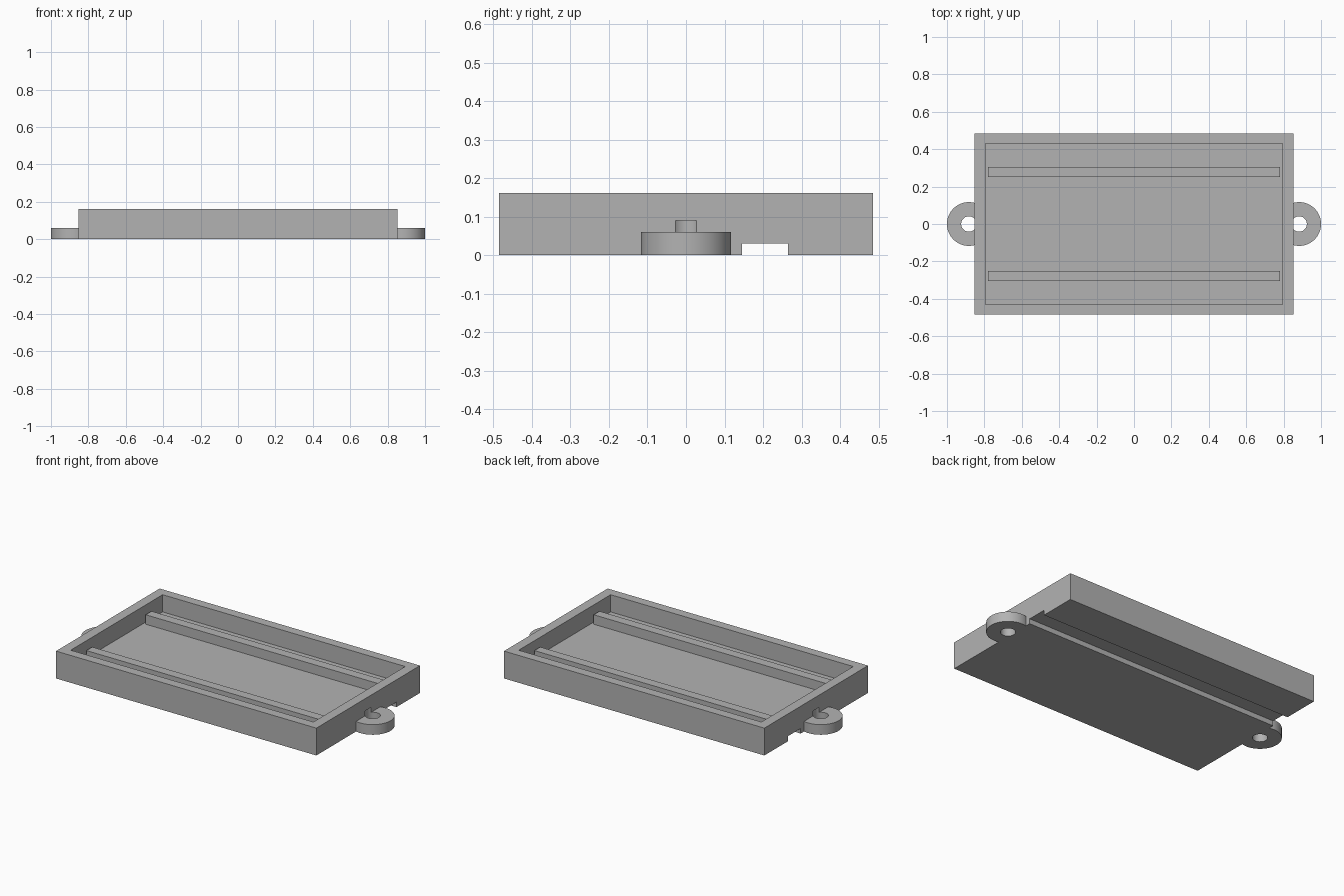
import bpy
import bmesh
import math

default_cube = bpy.data.objects.get("Cube")
if default_cube:
    bpy.data.objects.remove(default_cube, do_unlink=True)

# Main dimensions
HALF_X, HALF_Y, HEIGHT = 0.853, 0.485, 0.162
INNER_X, INNER_Y, FLOOR = 0.795, 0.43, 0.06
TAB_X, TAB_R, HOLE_R = 0.883, 0.117, 0.041

grey = bpy.data.materials.new("plain grey")
grey.use_nodes = True
colour = (0.45, 0.45, 0.45, 1)
grey.diffuse_color = colour
grey.node_tree.nodes["Principled BSDF"].inputs["Base Color"].default_value = colour


def prism(name, outline, z0, z1):
    """Extrude a counter-clockwise outline from z0 up to z1."""
    bm = bmesh.new()
    base = bm.faces.new([bm.verts.new((x, y, z0)) for x, y in outline])
    top = bmesh.ops.extrude_face_region(bm, geom=[base])["geom"]
    verts = [v for v in top if isinstance(v, bmesh.types.BMVert)]
    bmesh.ops.translate(bm, verts=verts, vec=(0, 0, z1 - z0))
    bmesh.ops.recalc_face_normals(bm, faces=bm.faces)
    mesh = bpy.data.meshes.new(name)
    bm.to_mesh(mesh)
    bm.free()
    mesh.materials.append(grey)
    obj = bpy.data.objects.new(name, mesh)
    bpy.context.collection.objects.link(obj)
    return obj


def box(name, x0, x1, y0, y1, z0, z1):
    return prism(name, [(x0, y0), (x1, y0), (x1, y1), (x0, y1)], z0, z1)


def arc(cx, radius, start, end, count):
    angles = [start + (end - start) * i / count for i in range(count + 1)]
    return [(cx + radius * math.cos(a), radius * math.sin(a)) for a in angles]


def activate(obj):
    bpy.ops.object.select_all(action='DESELECT')
    obj.select_set(True)
    bpy.context.view_layer.objects.active = obj


def cut(obj, cutter):
    activate(obj)
    mod = obj.modifiers.new("cut", 'BOOLEAN')
    mod.operation = 'DIFFERENCE'
    mod.solver = 'EXACT'
    mod.object = cutter
    bpy.ops.object.modifier_apply(modifier=mod.name)


# Tray with a recess and a groove along the underside
tray = box("tray", -HALF_X, HALF_X, -HALF_Y, HALF_Y, 0, HEIGHT)
cutters = [
    box("recess_cutter", -INNER_X, INNER_X, -INNER_Y, INNER_Y, FLOOR, 0.3),
    box("groove_cutter", -1.2, 1.2, 0.145, 0.265, -0.1, 0.03),
]
for cutter in cutters:
    cut(tray, cutter)

# Two raised rails on the tray floor
for name, y0, y1 in (("front_rail", -0.305, -0.25), ("back_rail", 0.25, 0.305)):
    box(name, -0.78, 0.78, y0, y1, FLOOR, 0.116)

# Round mounting tabs, whose screw holes bite into the tray wall
reach = math.acos((HALF_X - TAB_X) / TAB_R)
rounded = [tray]
for name, side in (("left_tab", 1), ("right_tab", -1)):
    turn = 0 if side > 0 else math.pi
    tab = prism(name, arc(side * TAB_X, TAB_R, turn - reach, turn + reach, 48), 0, FLOOR)
    hole = prism(name + "_hole_cutter",
                 arc(side * TAB_X, HOLE_R, 0, math.tau, 48)[:-1], -0.1, 0.09)
    cut(tab, hole)
    cut(tray, hole)
    cutters.append(hole)
    rounded.append(tab)

for cutter in cutters:
    bpy.data.objects.remove(cutter, do_unlink=True)

for obj in rounded:
    activate(obj)
    bpy.ops.object.shade_smooth_by_angle(angle=math.radians(30))
